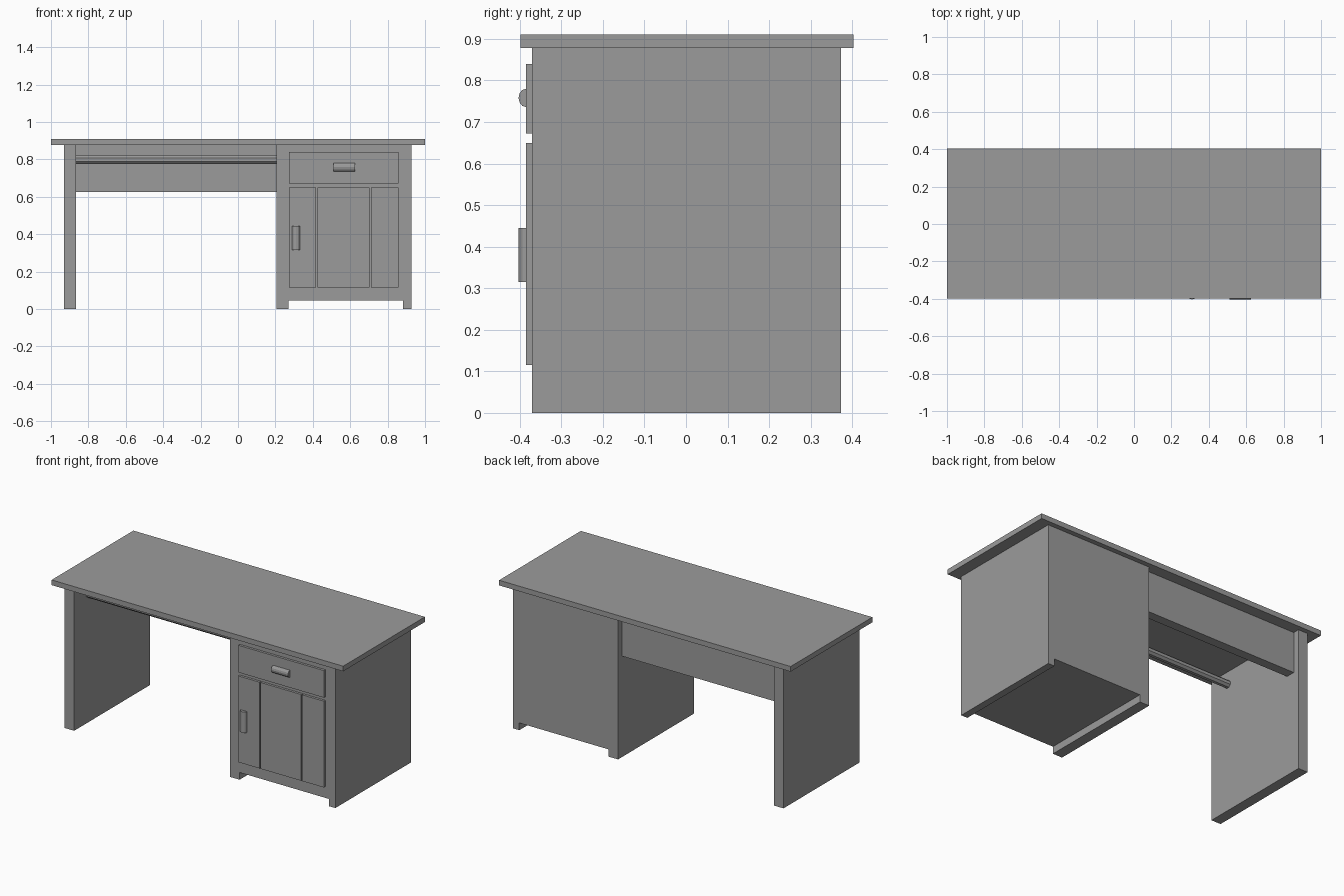
import bpy
import bmesh
import math
from mathutils import Matrix

old = bpy.data.objects.get("Cube")
if old:
    bpy.data.objects.remove(old, do_unlink=True)

GREY = (0.33, 0.33, 0.33, 1.0)
grey = bpy.data.materials.new("plain grey")
grey.use_nodes = True
grey.diffuse_color = GREY
grey.node_tree.nodes["Principled BSDF"].inputs["Base Color"].default_value = GREY


def finish(name, bm):
    bmesh.ops.recalc_face_normals(bm, faces=bm.faces)
    mesh = bpy.data.meshes.new(name)
    bm.to_mesh(mesh)
    bm.free()
    mesh.materials.append(grey)
    obj = bpy.data.objects.new(name, mesh)
    bpy.context.collection.objects.link(obj)
    return obj


def box(name, x, y, z):
    """Box from (low, high) pairs."""
    bm = bmesh.new()
    bmesh.ops.create_cube(bm, size=1)
    for v in bm.verts:
        v.co = [lo + (c + 0.5) * (hi - lo) for c, (lo, hi) in zip(v.co, (x, y, z))]
    return finish(name, bm)


def prism(name, outline, depth, matrix):
    """Extrude a flat outline along its local z, then place it."""
    bm = bmesh.new()
    face = bm.faces.new([bm.verts.new((u, v, 0)) for u, v in outline])
    new = bmesh.ops.extrude_face_region(bm, geom=[face])["geom"]
    verts = [g for g in new if isinstance(g, bmesh.types.BMVert)]
    bmesh.ops.translate(bm, verts=verts, vec=(0, 0, depth))
    bmesh.ops.transform(bm, matrix=matrix, verts=bm.verts)
    return finish(name, bm)


def arc(ru, rv, start, sweep, count):
    return [(ru * math.cos(start + sweep * i / count), rv * math.sin(start + sweep * i / count))
            for i in range(count + 1)]


FRONT, BACK, TOP = -0.37, 0.373, 0.878
DEPTH = (FRONT, BACK)
DOOR_FACE = -0.385

# Top, end panel and modesty panel
box("desktop", (-1, 1), (-0.398, 0.403), (TOP, 0.91))
box("end_panel", (-0.93, -0.865), DEPTH, (0, TOP))
box("back_panel", (-0.865, 0.205), (0.275, 0.333), (0.625, TOP))

# Cabinet: one front profile with two runners, extruded through the depth
cabinet = [(0.205, 0), (0.27, 0), (0.27, 0.045), (0.883, 0.045),
           (0.883, 0), (0.927, 0), (0.927, TOP), (0.205, TOP)]
to_front = Matrix.Translation((0, BACK, 0)) @ Matrix.Rotation(math.pi / 2, 4, "X")
prism("cabinet", cabinet, BACK - FRONT, to_front)

# Drawer front and three-board door
box("drawer_front", (0.272, 0.858), (DOOR_FACE, FRONT), (0.672, 0.84))
boards = {"left": (0.272, 0.417), "middle": (0.425, 0.702), "right": (0.71, 0.858)}
for side, span in boards.items():
    box("door_board_" + side, span, (DOOR_FACE, FRONT), (0.115, 0.65))

# Half-round handles
half = arc(0.022, 0.018, math.pi, math.pi, 6)
prism("door_handle", half, 0.13, Matrix.Translation((0.31, DOOR_FACE, 0.315)))
prism("drawer_handle", half, 0.115,
      Matrix.Translation((0.51, DOOR_FACE, 0.758)) @ Matrix.Rotation(math.pi / 2, 4, "Y"))

# Round rail across the knee space
ring = arc(0.0235, 0.0235, math.pi / 8, 2 * math.pi, 8)[:-1]
prism("cross_rail", ring, 1.07,
      Matrix.Translation((-0.865, -0.23, 0.798)) @ Matrix.Rotation(math.pi / 2, 4, "Y"))
